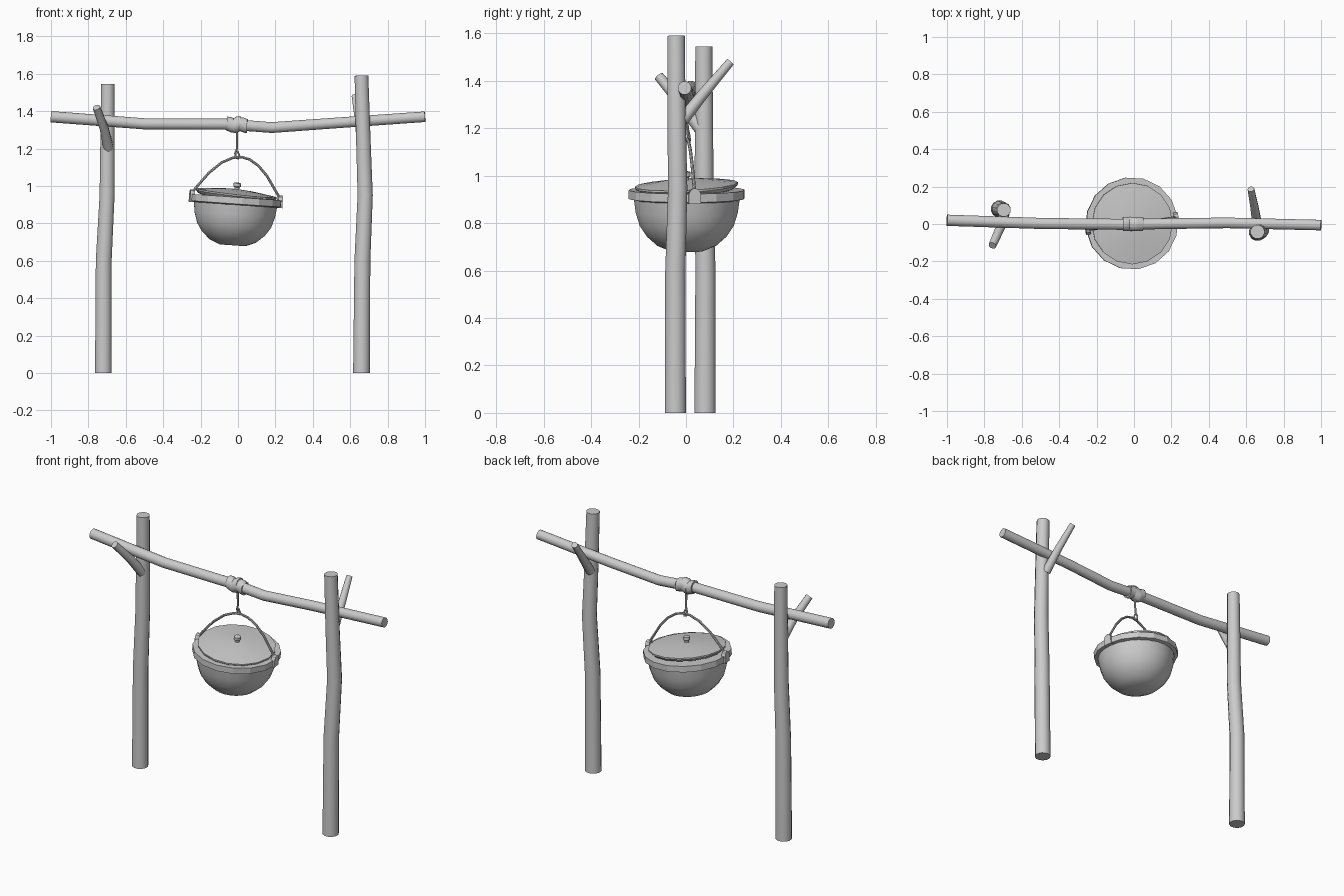
import bpy
import math
from mathutils import Vector, Matrix

cube = bpy.data.objects.get("Cube")
if cube:
    bpy.data.objects.remove(cube, do_unlink=True)

grey = bpy.data.materials.new("plain grey")
grey.use_nodes = True
grey.diffuse_color = (0.6, 0.6, 0.6, 1)
grey.node_tree.nodes["Principled BSDF"].inputs["Base Color"].default_value = (0.6, 0.6, 0.6, 1)


def make(name, verts, faces, angle=40, matrix=None):
    mesh = bpy.data.meshes.new(name)
    mesh.from_pydata(verts, [], faces)
    if matrix:
        mesh.transform(matrix)
    mesh.materials.append(grey)
    obj = bpy.data.objects.new(name, mesh)
    bpy.context.collection.objects.link(obj)
    bpy.ops.object.select_all(action='DESELECT')
    obj.select_set(True)
    bpy.context.view_layer.objects.active = obj
    bpy.ops.object.mode_set(mode='EDIT')
    bpy.ops.mesh.select_all(action='SELECT')
    bpy.ops.mesh.normals_make_consistent(inside=False)
    bpy.ops.object.mode_set(mode='OBJECT')
    bpy.ops.object.shade_smooth_by_angle(angle=math.radians(angle))
    return obj


def skin(rings, sides):
    """Faces joining successive rings, with a cap at each end."""
    faces = [list(range(sides)), list(range((rings - 1) * sides, rings * sides))]
    for i in range(rings - 1):
        for j in range(sides):
            k = (j + 1) % sides
            faces.append((i * sides + j, i * sides + k, (i + 1) * sides + k, (i + 1) * sides + j))
    return faces


def tube(name, path, r0, r1, sides=12, matrix=None):
    """Tapered round bar along a path."""
    pts = [Vector(p) for p in path]
    n = len(pts)
    verts = []
    side = None
    for i, p in enumerate(pts):
        tangent = (pts[min(i + 1, n - 1)] - pts[max(i - 1, 0)]).normalized()
        if side is None:
            side = tangent.orthogonal()
        side = (side - tangent * side.dot(tangent)).normalized()
        other = tangent.cross(side)
        r = r0 + (r1 - r0) * i / (n - 1)
        for j in range(sides):
            a = math.tau * j / sides
            verts.append(p + (side * math.cos(a) + other * math.sin(a)) * r)
    return make(name, verts, skin(n, sides), 40, matrix)


def lathe(name, profile, sides, matrix, angle=40):
    verts = [(r * math.cos(math.tau * j / sides), r * math.sin(math.tau * j / sides), z)
             for r, z in profile for j in range(sides)]
    return make(name, verts, skin(len(profile), sides), angle, matrix)


# Upright posts and their forks
tube("left_post", [(.66, -.045, 0), (.665, -.045, .6), (.68, -.035, .95),
                   (.67, -.04, 1.25), (.66, -.042, 1.59)], .046, .038)
tube("right_post", [(-.72, .08, 0), (-.718, .082, .6), (-.7, .076, .95),
                    (-.698, .076, 1.25), (-.696, .075, 1.545)], .046, .037)
tube("left_fork", [(.66, -.015, 1.235), (.645, .085, 1.36), (.625, .187, 1.48)], .027, .018, 10)
tube("right_fork", [(-.692, .06, 1.2), (-.715, -.02, 1.305), (-.757, -.115, 1.42)], .028, .021, 10)

# Crossbar resting in the forks
tube("crossbar", [(-1, .02, 1.37), (-.5, .003, 1.332), (-.05, -.002, 1.33), (.18, .002, 1.312),
                  (.5, .006, 1.335), (1, -.006, 1.37)], .031, .029)

# Wrapped rope bands around the middle of the crossbar
for i, (x, tilt) in enumerate([(-.04, .006), (-.006, -.008), (.03, .005)]):
    z = 1.328 - .08 * max(x, 0)
    tube(f"rope_band_{i + 1}", [(x - .019, 0, z + tilt), (x - .013, 0, z + tilt),
                               (x + .013, 0, z - tilt), (x + .019, 0, z - tilt)],
         .038 + .002 * (i % 2), .039)

# Hook hanging from the rope
tube("hook", [(-.005, .004, 1.3), (-.005, .006, 1.2), (-.015, .012, 1.175), (-.012, .016, 1.15),
              (.002, .014, 1.145), (.008, .01, 1.16), (-.002, .006, 1.185)], .006, .005, 8)

# Slightly tilted cooking pot
pot = (Matrix.Translation((-.012, .003, .92)) @ Matrix.Rotation(math.radians(4), 4, 'Y')
       @ Matrix.Rotation(math.radians(8), 4, 'Z'))
lathe("pot_bowl", [(.07, -.238), (.125, -.215), (.17, -.175), (.2, -.13), (.217, -.075),
                   (.226, -.01), (.212, .005), (.2, -.08), (.1, -.2)], 24, pot, 50)
lathe("pot_rim", [(.222, -.022), (.247, -.016), (.247, .02), (.222, .02)], 16, pot, 20)

# Lid resting askew, with its knob
lid = (Matrix.Translation((-.012, .003, .935)) @ Matrix.Rotation(math.radians(6.5), 4, 'Y')
       @ Matrix.Rotation(math.radians(2.5), 4, 'X'))
lathe("lid", [(.15, -.012), (.205, .006), (.218, .02), (.218, .028), (.11, .042), (.018, .048)], 16, lid, 20)
lathe("lid_knob", [(.013, .042), (.013, .058), (.02, .063), (.02, .08), (.014, .083)], 10, lid)

# Ears and wire bail handle
for s, name in ((1, "left_ear"), (-1, "right_ear")):
    ear = [(-.026, -.022), (.026, -.022), (.026, .02), (.016, .038), (0, .045), (-.016, .038), (-.026, .02)]
    verts = [(s * x, y, z) for x in (.226, .25) for y, z in ear]
    make(name, verts, skin(2, len(ear)), 30, pot)
bail = [(-.24, .026), (-.215, .062), (-.155, .14), (-.09, .2), (-.03, .23), (.015, .236),
        (.06, .226), (.11, .195), (.16, .143), (.215, .062), (.24, .026)]
tube("bail_handle", [(x, 0, z) for x, z in bail], .007, .007, 8, pot)
